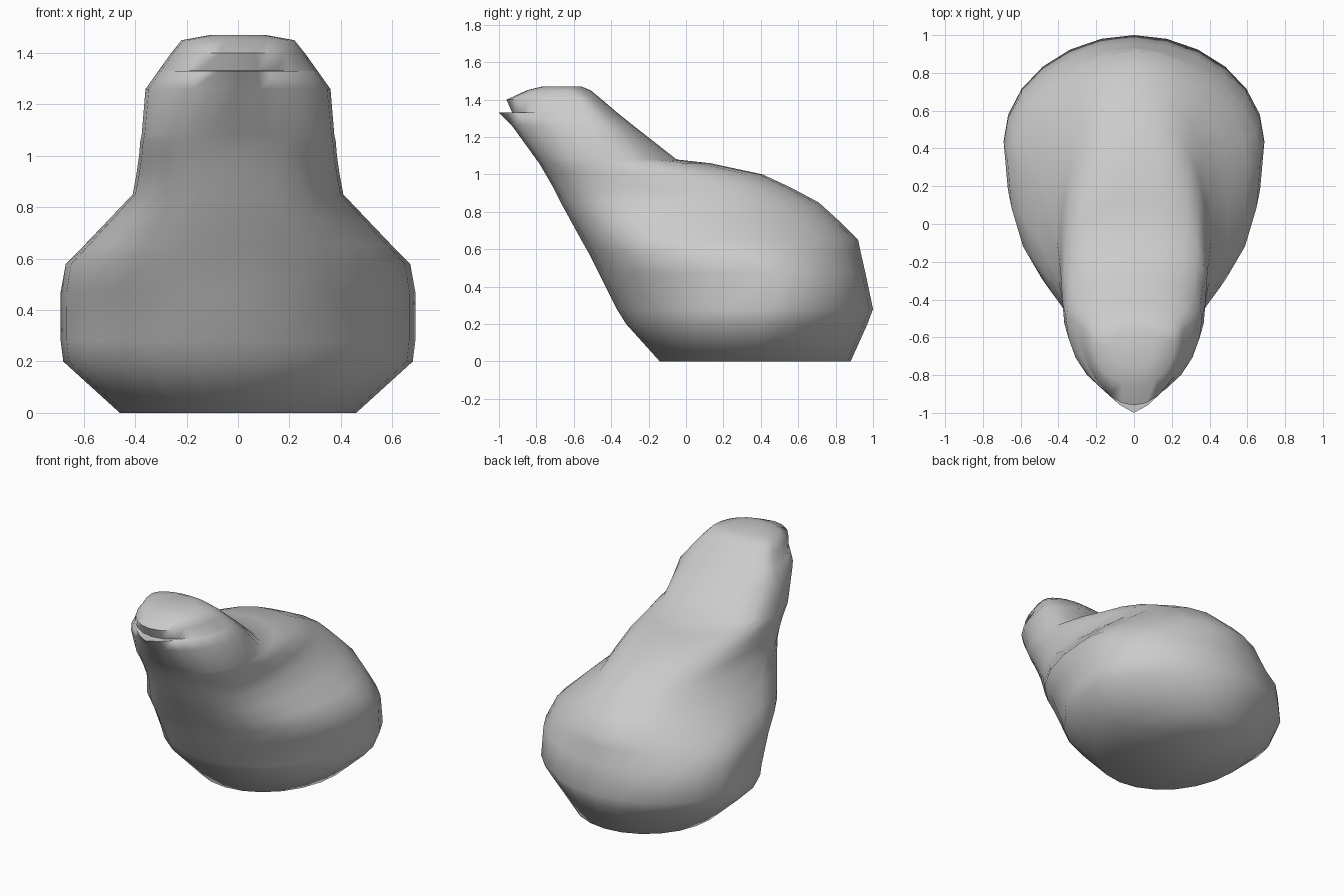
import bpy, bmesh, math

# Horizontal sections: z, front y, back y, y of widest point, half width,
# front and back roundness exponents
RINGS = [
    (0.00, -0.14, 0.88, 0.40, 0.46, 2.0, 2.0),
    (0.20, -0.32, 0.97, 0.40, 0.68, 2.0, 1.8),
    (0.28, -0.37, 1.00, 0.44, 0.69, 2.0, 1.95),
    (0.47, -0.465, 0.96, 0.43, 0.69, 2.1, 1.95),
    (0.58, -0.52, 0.935, 0.34, 0.67, 2.2, 1.8),
    (0.65, -0.56, 0.92, 0.30, 0.60, 2.4, 1.85),
    (0.75, -0.615, 0.82, 0.18, 0.505, 2.6, 2.05),
    (0.85, -0.67, 0.71, -0.08, 0.41, 2.7, 2.3),
    (0.93, -0.71, 0.56, -0.20, 0.395, 2.6, 2.4),
    (1.00, -0.75, 0.41, -0.30, 0.385, 2.5, 2.4),
    (1.06, -0.785, 0.13, -0.40, 0.38, 2.4, 2.3),
    (1.08, -0.80, -0.05, -0.43, 0.375, 2.3, 2.2),
    (1.26, -0.93, -0.28, -0.50, 0.36, 1.9, 2.2),
    (1.33, -0.945, -0.37, -0.52, 0.31, 1.9, 2.2),
    (1.332, -0.93, -0.37, -0.52, 0.309, 1.9, 2.2),
    (1.40, -0.96, -0.45, -0.56, 0.26, 2.0, 2.2),
    (1.45, -0.85, -0.51, -0.62, 0.22, 2.1, 2.1),
    (1.47, -0.77, -0.56, -0.65, 0.11, 2.0, 2.0),
]
SIDES = 24
LIP_Z = 1.33


def spow(v, p):
    return math.copysign(abs(v) ** p, v)


def make_ring(bm, z, front, back, mid, half, nf, nb):
    verts = []
    for i in range(SIDES):
        a = 2 * math.pi * i / SIDES
        n = nb if math.sin(a) > 0 else nf
        c, s = spow(math.cos(a), 2 / n), spow(math.sin(a), 2 / n)
        depth = back - mid if s > 0 else mid - front
        x, y = half * c, mid + depth * s
        # Small pointed lip on one ring
        if z == LIP_Z and s < 0:
            y -= 0.055 * max(0, 1 - abs(x) / 0.155)
        verts.append(bm.verts.new((x, y, z)))
    return verts


# Bulbous body with leaning neck and lipped head, as one loft
bm = bmesh.new()
loops = [make_ring(bm, *r) for r in RINGS]
for lo, hi in zip(loops, loops[1:]):
    for i in range(SIDES):
        j = (i + 1) % SIDES
        bm.faces.new((lo[i], lo[j], hi[j], hi[i]))
bm.faces.new(loops[0][::-1])
bm.faces.new(loops[-1])
bmesh.ops.remove_doubles(bm, verts=bm.verts, dist=0.004)
bmesh.ops.recalc_face_normals(bm, faces=bm.faces)

mesh = bpy.data.meshes.new("gourd_body")
bm.to_mesh(mesh)
bm.free()
body = bpy.data.objects.new("gourd_body", mesh)
bpy.context.collection.objects.link(body)

# Smooth shading with only the lip kept crisp
bpy.context.view_layer.objects.active = body
body.select_set(True)
bpy.ops.object.shade_smooth_by_angle(angle=math.radians(75))
